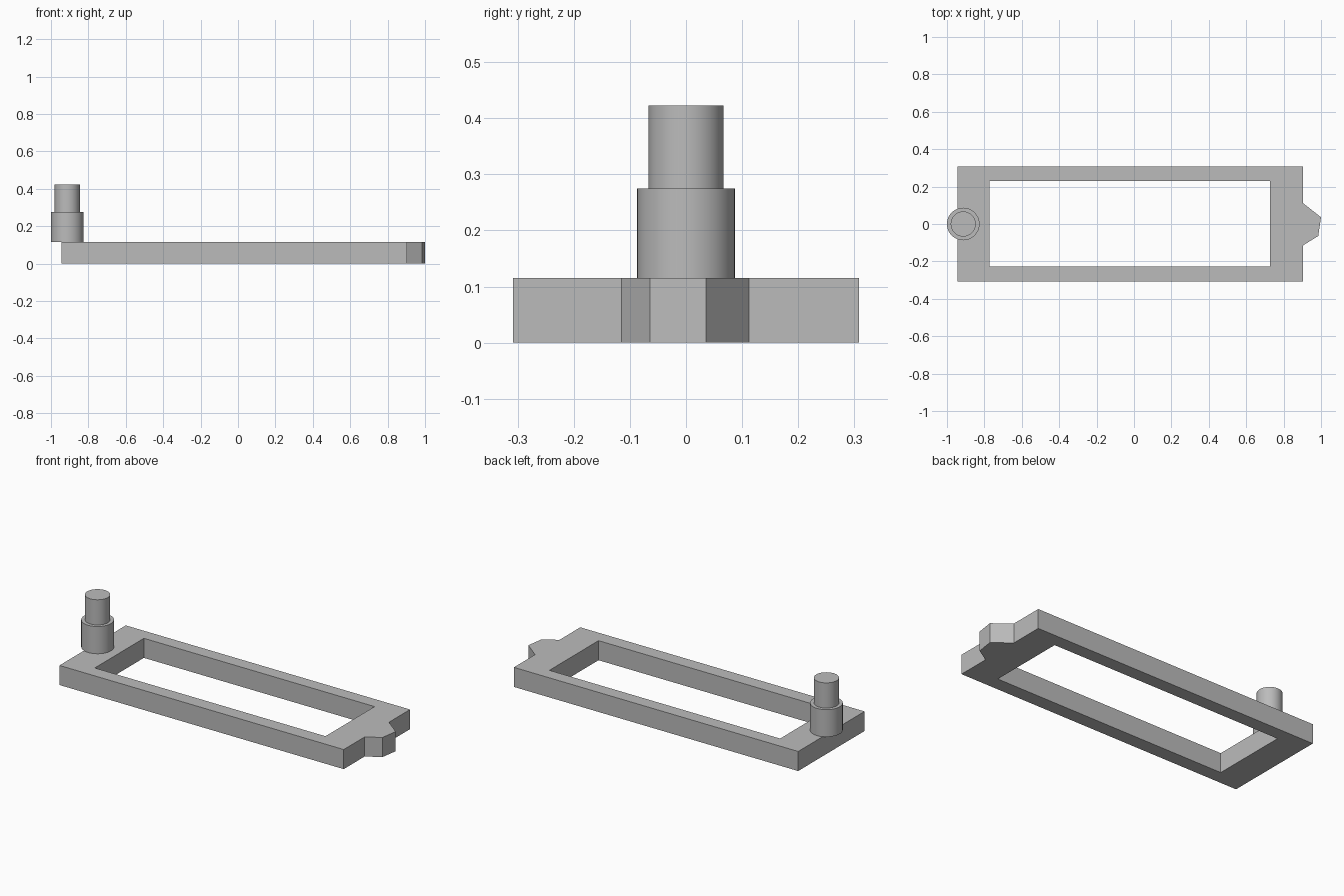
import bpy
import bmesh
from mathutils import Matrix

cube = bpy.data.objects.get("Cube")
if cube:
    bpy.data.objects.remove(cube, do_unlink=True)

grey = bpy.data.materials.new("plain_grey")
grey.use_nodes = True
colour = (0.5, 0.5, 0.5, 1)
grey.diffuse_color = colour
grey.node_tree.nodes["Principled BSDF"].inputs["Base Color"].default_value = colour

THICK = 0.115


def add_object(name, bm):
    bmesh.ops.recalc_face_normals(bm, faces=bm.faces)
    mesh = bpy.data.meshes.new(name)
    bm.to_mesh(mesh)
    bm.free()
    mesh.materials.append(grey)
    obj = bpy.data.objects.new(name, mesh)
    bpy.context.collection.objects.link(obj)
    return obj


# Plate with a rectangular window and an uneven latch nub on its left end
outer = [(-0.945, -0.308), (0.903, -0.308), (0.903, -0.115), (0.985, -0.064),
         (1.0, 0.036), (0.903, 0.112), (0.903, 0.308), (-0.945, 0.308)]
window = [(-0.773, -0.226), (0.727, -0.226), (0.727, 0.23), (-0.773, 0.23)]

bm = bmesh.new()
edges = []
for loop in (outer, window):
    verts = [bm.verts.new((x, y, 0)) for x, y in loop]
    edges += [bm.edges.new((v, verts[i - 1])) for i, v in enumerate(verts)]
bmesh.ops.triangle_fill(bm, edges=edges, use_beauty=True)
bottom = bm.faces[:]
top = bmesh.ops.extrude_face_region(bm, geom=bottom, use_keep_orig=True)["geom"]
bmesh.ops.translate(bm, vec=(0, 0, THICK),
                    verts=[g for g in top if isinstance(g, bmesh.types.BMVert)])
bmesh.ops.dissolve_limit(bm, angle_limit=0.01, verts=bm.verts, edges=bm.edges)
add_object("frame_plate", bm)


# Stepped pivot peg on the right end
def cylinder(name, radius, z0, z1):
    bm = bmesh.new()
    bmesh.ops.create_cone(bm, cap_ends=True, segments=64, radius1=radius,
                          radius2=radius, depth=z1 - z0,
                          matrix=Matrix.Translation((-0.913, 0, (z0 + z1) / 2)))
    obj = add_object(name, bm)
    bpy.ops.object.select_all(action="DESELECT")
    obj.select_set(True)
    bpy.context.view_layer.objects.active = obj
    bpy.ops.object.shade_smooth_by_angle()


cylinder("peg_base", 0.087, THICK, 0.275)
cylinder("peg_tip", 0.067, 0.275, 0.423)
